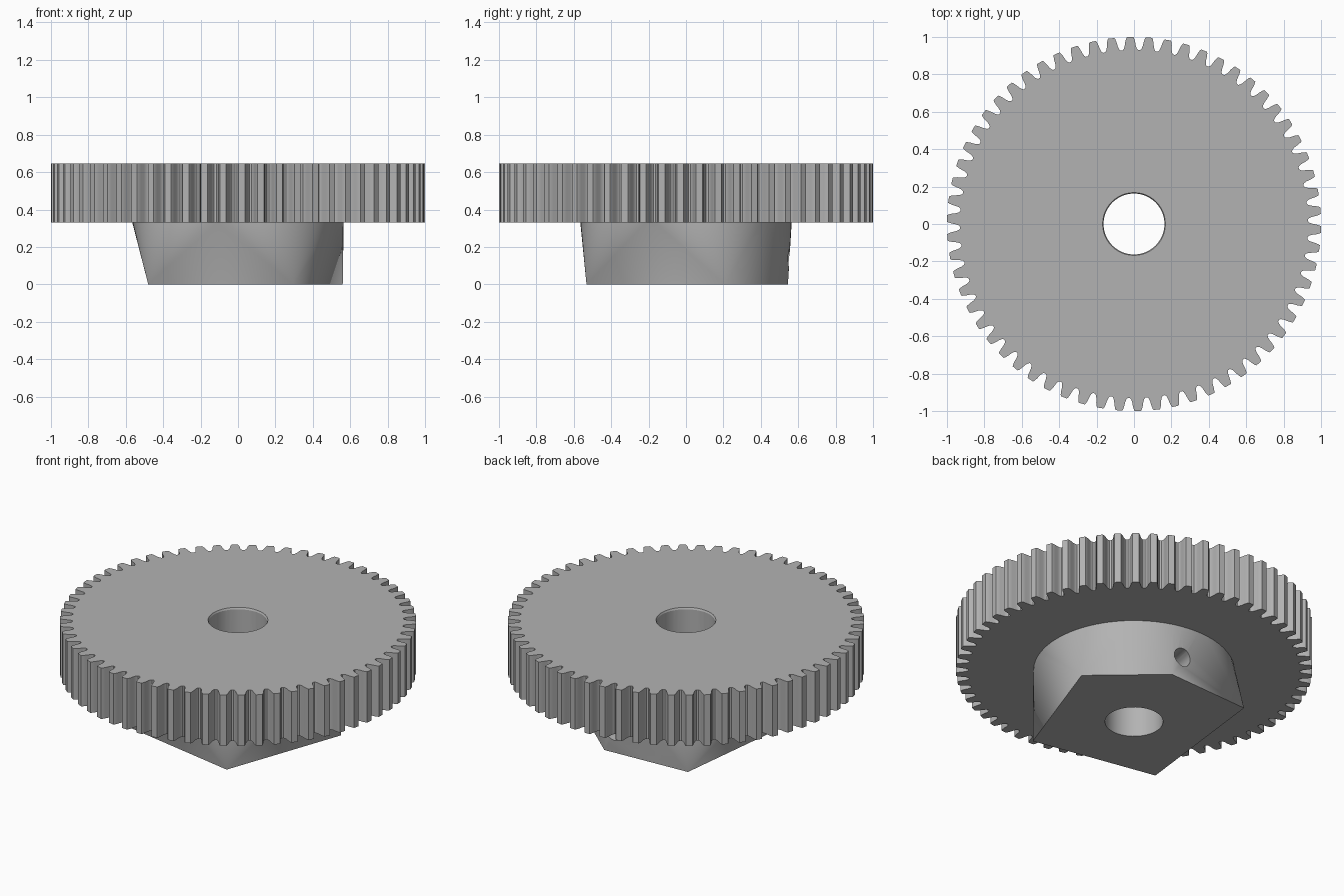
import bpy
import bmesh
from math import cos, sin, pi, radians
from mathutils import Matrix, Vector

cube = bpy.data.objects.get("Cube")
if cube:
    bpy.data.objects.remove(cube, do_unlink=True)

TEETH = 62
TOP, MID = 0.645, 0.33
BORE = 0.163

grey = bpy.data.materials.new("plain_grey")
grey.use_nodes = True
grey.diffuse_color = (0.45, 0.45, 0.45, 1)
grey.node_tree.nodes["Principled BSDF"].inputs["Base Color"].default_value = (0.45, 0.45, 0.45, 1)


def polar(r, a, z=0.0):
    return Vector((r * cos(a), r * sin(a), z))


def make_object(name, bm):
    bmesh.ops.recalc_face_normals(bm, faces=bm.faces)
    mesh = bpy.data.meshes.new(name)
    bm.to_mesh(mesh)
    bm.free()
    mesh.materials.append(grey)
    obj = bpy.data.objects.new(name, mesh)
    bpy.context.collection.objects.link(obj)
    return obj


def prism(bm, outline, z0, z1):
    face = bm.faces.new([bm.verts.new((p.x, p.y, z0)) for p in outline])
    ext = bmesh.ops.extrude_face_region(bm, geom=[face])
    verts = [v for v in ext["geom"] if isinstance(v, bmesh.types.BMVert)]
    bmesh.ops.translate(bm, verts=verts, vec=(0, 0, z1 - z0))


def activate(obj):
    bpy.ops.object.select_all(action="DESELECT")
    obj.select_set(True)
    bpy.context.view_layer.objects.active = obj


def cut(obj, cutter):
    mod = obj.modifiers.new("cut", "BOOLEAN")
    mod.operation = "DIFFERENCE"
    mod.solver = "EXACT"
    mod.object = cutter
    activate(obj)
    bpy.ops.object.modifier_apply(modifier=mod.name)


# Toothed wheel: (radius, half width as a share of the tooth pitch)
flank = [(0.930, 0.44), (0.937, 0.37), (0.952, 0.31), (0.975, 0.265), (0.993, 0.21), (1.0, 0.17)]
pitch = 2 * pi / TEETH
phase = radians(91.2)
outline = []
for i in range(TEETH):
    mid = phase + i * pitch
    outline += [polar(r, mid - w * pitch) for r, w in flank]
    outline += [polar(r, mid + w * pitch) for r, w in reversed(flank)]
bm = bmesh.new()
prism(bm, outline, MID, TOP)
wheel = make_object("toothed_wheel", bm)

# Hub: hull from an uneven five-sided base to a round top
base = [(0.56, 0.21), (0.178, 0.545), (-0.374, 0.515), (-0.48, -0.385), (0.295, -0.532)]
bm = bmesh.new()
for x, y in base:
    bm.verts.new((x, y, 0))
for i in range(64):
    bm.verts.new(polar(0.565, i * 2 * pi / 64, MID))
hull = bmesh.ops.convex_hull(bm, input=bm.verts)
bmesh.ops.dissolve_limit(bm, angle_limit=radians(0.5), verts=bm.verts, edges=bm.edges)
hub = make_object("hub", bm)

# Shaft bore with a small chamfer at the top
bm = bmesh.new()
prism(bm, [polar(BORE, i * 2 * pi / 48) for i in range(48)], -0.2, 1.0)
bore_cutter = make_object("bore_cutter", bm)
bm = bmesh.new()
bmesh.ops.create_cone(bm, cap_ends=True, segments=48, radius1=BORE - 0.01, radius2=BORE + 0.02,
                      depth=0.06, matrix=Matrix.Translation((0, 0, TOP)))
chamfer_cutter = make_object("chamfer_cutter", bm)

# Set screw hole running radially through the hub wall
bm = bmesh.new()
direction = polar(1, radians(79))
turn = direction.to_track_quat("Z", "Y").to_matrix().to_4x4()
bmesh.ops.create_cone(bm, cap_ends=True, segments=24, radius1=0.055, radius2=0.055, depth=0.8,
                      matrix=Matrix.Translation(direction * 0.5 + Vector((0, 0, 0.135))) @ turn)
screw_cutter = make_object("screw_hole_cutter", bm)

cut(wheel, bore_cutter)
cut(wheel, chamfer_cutter)
cut(hub, bore_cutter)
cut(hub, screw_cutter)
for cutter in (bore_cutter, chamfer_cutter, screw_cutter):
    bpy.data.objects.remove(cutter, do_unlink=True)

for obj in (wheel, hub):
    activate(obj)
    bpy.ops.object.shade_smooth_by_angle(angle=radians(25))
